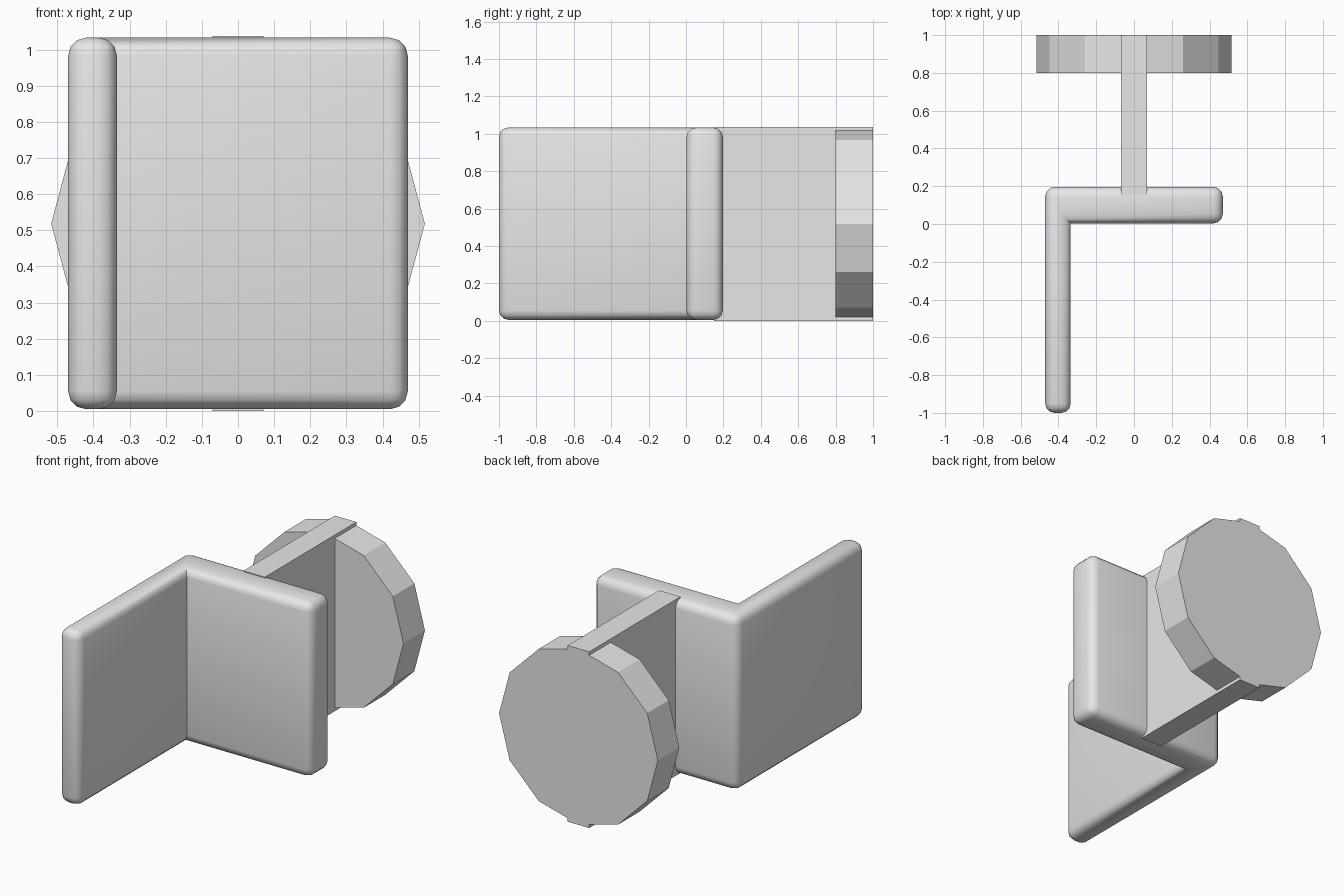
import bpy
import bmesh
import math

cube = bpy.data.objects.get("Cube")
if cube:
    bpy.data.objects.remove(cube, do_unlink=True)

grey = bpy.data.materials.new("light_grey")
grey.use_nodes = True
grey.diffuse_color = (0.8, 0.8, 0.8, 1)
grey.node_tree.nodes["Principled BSDF"].inputs["Base Color"].default_value = (0.8, 0.8, 0.8, 1)


def add_prism(name, outline, axis, start, end):
    """Extrude a closed outline along z ('z') or y ('y')."""
    def place(a, b, c):
        return (a, b, c) if axis == "z" else (a, c, b)

    bm = bmesh.new()
    face = bm.faces.new([bm.verts.new(place(a, b, start)) for a, b in outline])
    top = bmesh.ops.extrude_face_region(bm, geom=[face])["geom"]
    verts = [v for v in top if isinstance(v, bmesh.types.BMVert)]
    bmesh.ops.translate(bm, verts=verts, vec=place(0, 0, end - start))
    bmesh.ops.recalc_face_normals(bm, faces=bm.faces)
    mesh = bpy.data.meshes.new(name)
    bm.to_mesh(mesh)
    bm.free()
    obj = bpy.data.objects.new(name, mesh)
    bpy.context.collection.objects.link(obj)
    mesh.materials.append(grey)
    return obj


# L-shaped panel: cross plate and forward side plate in one piece
outer, inner, back = 0.47, -0.335, 0.197
panel = add_prism("angled_panel", [
    (-outer, -1), (inner, -1), (inner, 0.003),
    (outer, 0.003), (outer, back), (-outer, back)], "z", 0.005, 1.033)

# Round every edge except the sharp inside corner
bm = bmesh.new()
bm.from_mesh(panel.data)
edges = [e for e in bm.edges if e.is_convex]
bmesh.ops.bevel(bm, geom=edges, offset=0.05, offset_type="OFFSET",
                segments=3, profile=0.5, affect="EDGES", clamp_overlap=True)
bmesh.ops.recalc_face_normals(bm, faces=bm.faces)
bm.to_mesh(panel.data)
bm.free()

# Flat web joining the panel to the disc
half = 0.07
add_prism("connecting_web", [(-half, 0.15), (half, 0.15), (half, 1), (-half, 1)],
          "z", 0, 1.037)

# Twelve-sided disc at the back
radius, mid = 0.517, 0.5185
angles = [math.tau * i / 12 for i in range(12)]
add_prism("back_disc", [(radius * math.cos(a), mid + radius * math.sin(a)) for a in angles],
          "y", 0.8, 1)

# Smooth the rounded panel edges only
bpy.ops.object.select_all(action="DESELECT")
panel.select_set(True)
bpy.context.view_layer.objects.active = panel
bpy.ops.object.shade_smooth_by_angle(angle=math.radians(35))
